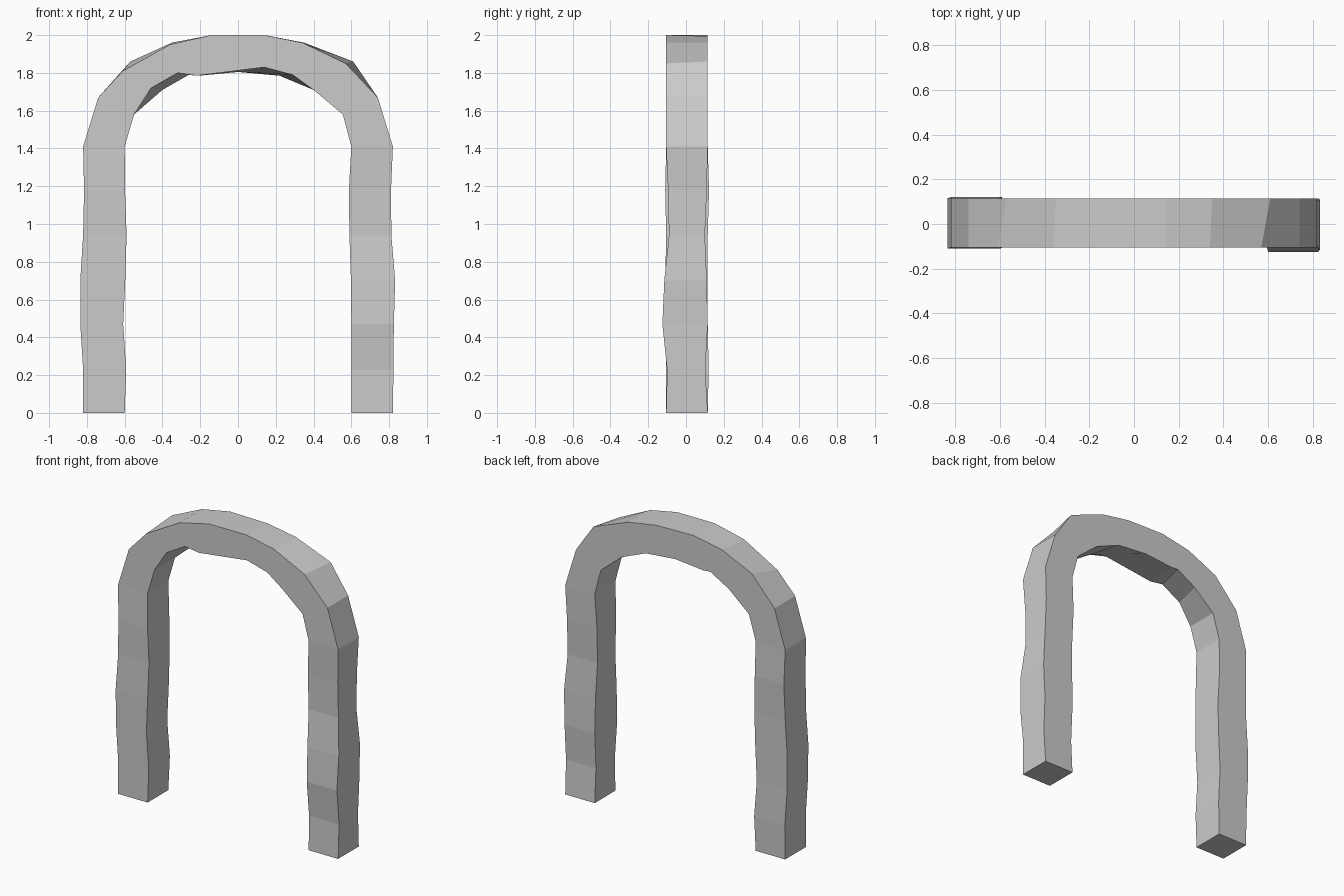
import bpy, bmesh

if "Cube" in bpy.data.objects:
    bpy.data.objects.remove(bpy.data.objects["Cube"])

YF, YB = -0.105, 0.115

# leg stations from floor to arch spring: z heights and (outer x, inner x, front y, back y)
HEIGHTS = [0, 0.23, 0.47, 0.70, 0.94, 1.18, 1.41]
LEFT = [(-.82, -.60, YF, .115), (-.82, -.592, -.105, .12), (-.835, -.608, -.107, .115),
        (-.835, -.597, -.11, .115), (-.82, -.59, -.105, .115), (-.815, -.598, -.11, .122),
        (-.82, -.60, YF, YB)]
RIGHT = [(.82, .60, YF, .115), (.823, .60, -.10, .102), (.825, .60, -.125, .115),
         (.832, .598, -.115, .11), (.812, .59, -.09, .10), (.81, .587, -.095, .11),
         (.82, .60, YF, YB)]

# arch edges (x, z), left to right
FRONT_OUTER = [(-.74, 1.67), (-.61, 1.81), (-.36, 1.95), (-.14, 2), (.14, 2),
               (.34, 1.96), (.57, 1.85), (.74, 1.67)]
BACK_OUTER = [(-.74, 1.67), (-.57, 1.86), (-.35, 1.96), (-.14, 2), (.14, 1.995),
              (.35, 1.96), (.61, 1.86), (.74, 1.67)]
BACK_INNER = [(-.55, 1.58), (-.40, 1.71), (-.26, 1.79), (-.21, 1.785), (0, 1.805),
              (.22, 1.785), (.40, 1.71), (.555, 1.58)]
FRONT_INNER = [(-.55, 1.58), (-.46, 1.72), (-.32, 1.80), (-.22, 1.785), (.14, 1.83),
               (.29, 1.79), (.40, 1.71), (.555, 1.58)]


def leg_rings(stations):
    return [[(xo, yf, z), (xo, yb, z), (xi, yb, z), (xi, yf, z)]
            for z, (xo, xi, yf, yb) in zip(HEIGHTS, stations)]


arch_rings = [[(a[0], YF, a[1]), (b[0], YB, b[1]), (c[0], YB, c[1]), (d[0], YF, d[1])]
              for a, b, c, d in zip(FRONT_OUTER, BACK_OUTER, BACK_INNER, FRONT_INNER)]

# sweep one continuous square bar: left leg up, arch across, right leg down
rings = leg_rings(LEFT) + arch_rings + leg_rings(RIGHT)[::-1]
bm = bmesh.new()
loops = [[bm.verts.new(p) for p in ring] for ring in rings]
for lo, hi in zip(loops, loops[1:]):
    for i in range(4):
        j = (i + 1) % 4
        bm.faces.new((lo[i], lo[j], hi[j], hi[i]))
bm.faces.new(loops[0])
bm.faces.new(loops[-1])
bmesh.ops.recalc_face_normals(bm, faces=bm.faces[:])

mesh = bpy.data.meshes.new("door_frame")
bm.to_mesh(mesh)
bm.free()
bpy.context.collection.objects.link(bpy.data.objects.new("door_frame", mesh))
